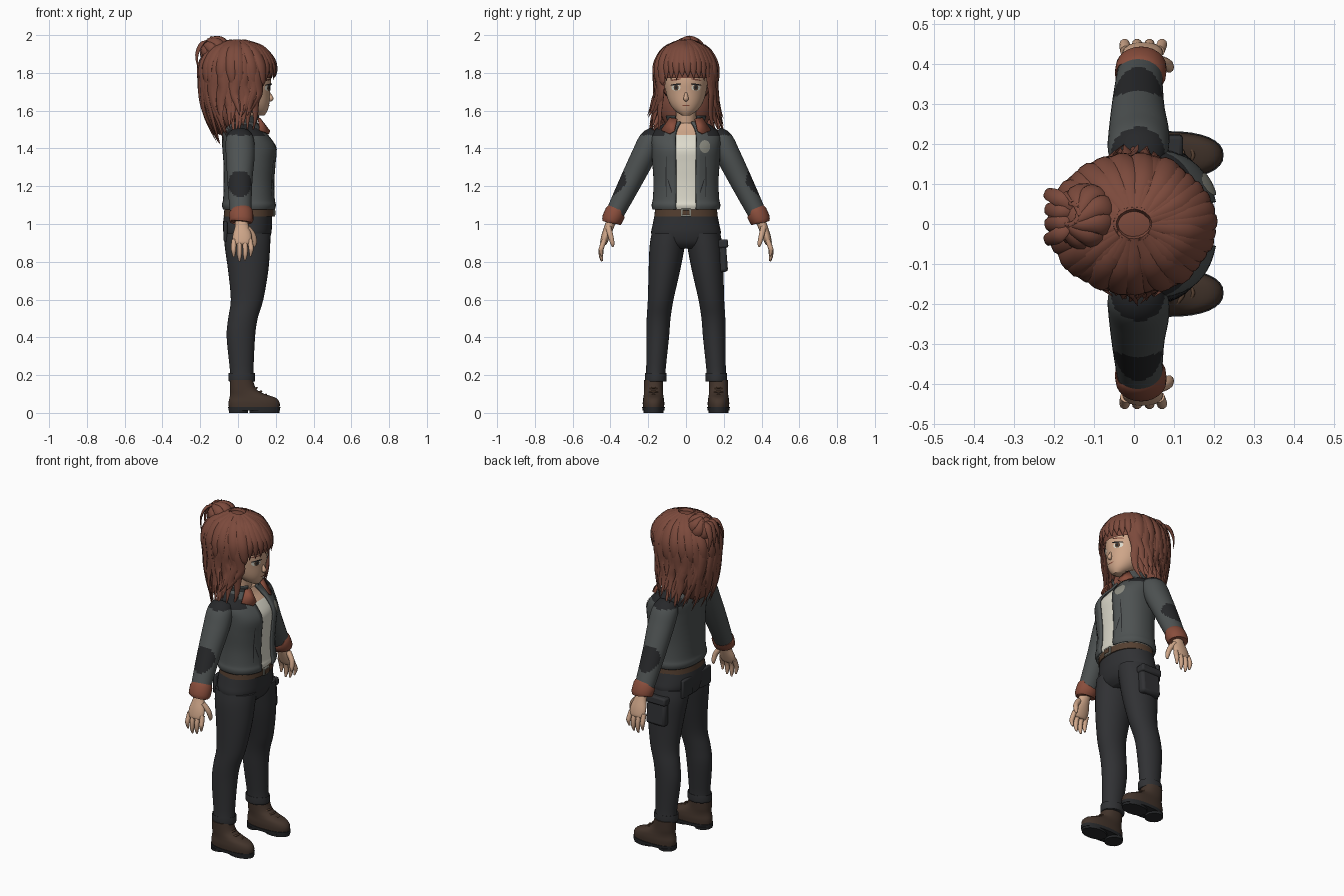
import bpy, bmesh, random
from math import sin, cos, pi, radians, copysign
from mathutils import Vector, Matrix

random.seed(4)
if "Cube" in bpy.data.objects:
    bpy.data.objects.remove(bpy.data.objects["Cube"])


def material(name, *rgb):
    m = bpy.data.materials.new(name)
    m.use_nodes = True
    m.diffuse_color = (*rgb, 1)
    for node in m.node_tree.nodes:
        if node.type == 'BSDF_PRINCIPLED':
            node.inputs["Base Color"].default_value = (*rgb, 1)
            node.inputs["Roughness"].default_value = .9
    return m


hair = material("auburn hair", .2, .068, .045)
skin = material("skin", .62, .38, .25)
cloth = material("grey jacket", .075, .084, .084)
black = material("near black", .02, .021, .023)
denim = material("dark trousers", .03, .031, .034)
leather = material("brown boots", .055, .034, .024)
cream = material("cream shirt", .72, .7, .6)
rust = material("rust lining", .25, .075, .045)
strap = material("belt leather", .09, .05, .03)
sage = material("badge grey", .25, .25, .21)


def finish(name, bm, mats, rule=None, solid=0):
    """Turn a bmesh into a shaded object, colouring faces by an optional rule."""
    for f in bm.faces:
        f.smooth = True
        if rule:
            f.material_index = int(rule(f.calc_center_median()))
    me = bpy.data.meshes.new(name)
    bm.to_mesh(me)
    bm.free()
    me.set_sharp_from_angle(angle=radians(50))
    for m in mats:
        me.materials.append(m)
    ob = bpy.data.objects.new(name, me)
    bpy.context.scene.collection.objects.link(ob)
    if solid:
        mod = ob.modifiers.new("thickness", 'SOLIDIFY')
        mod.thickness, mod.offset = solid, 1
        mod.material_offset = len(mats) - 1 if not rule else 0
    return ob


def smooth(secs, steps):
    """Catmull-Rom interpolation of sections (x, y, z, half a, half b)."""
    out = []
    for i in range(len(secs) - 1):
        quad = [secs[max(i - 1, 0)], secs[i], secs[i + 1], secs[min(i + 2, len(secs) - 1)]]
        for k in range(steps):
            t = k / steps
            out.append([.5 * (2 * b + (c - a) * t + (2 * a - 5 * b + 4 * c - d) * t * t
                              + (3 * b - a - 3 * c + d) * t ** 3) for a, b, c, d in zip(*quad)])
    return out + [list(secs[-1])]


def add_tube(bm, secs, ref=Vector((1, 0, 0)), n=16, steps=4, flat=False, p=2, gap=0):
    """Loft elliptical sections along a path; gap leaves columns open at the front."""
    S = smooth(secs, steps)
    power = lambda v: copysign(abs(v) ** (2 / p), v)
    rings = []
    for i, s in enumerate(S):
        P = Vector(s[:3])
        T = Vector((0, 0, 1))
        if not flat:
            T = (Vector(S[min(i + 1, len(S) - 1)][:3]) - Vector(S[max(i - 1, 0)][:3])).normalized()
        r = ref(P) if callable(ref) else ref
        u = (r - T * r.dot(T)).normalized()
        v = T.cross(u)
        a, b = max(s[3], .0005), max(s[4], .0005)
        rings.append([bm.verts.new(P + u * a * power(cos(2 * pi * j / n))
                                   + v * b * power(sin(2 * pi * j / n))) for j in range(n)])
    for low, high in zip(rings, rings[1:]):
        for j in range(gap, n - gap):
            k = (j + 1) % n
            bm.faces.new((low[j], low[k], high[k], high[j]))
    if not gap:
        bm.faces.new(rings[0][::-1])
        bm.faces.new(rings[-1])
    else:
        bmesh.ops.delete(bm, geom=[v for v in bm.verts if not v.link_faces], context='VERTS')


def tube(name, secs, mats, rule=None, solid=0, **kw):
    bm = bmesh.new()
    add_tube(bm, secs, **kw)
    return finish(name, bm, mats, rule, solid)


def stack(rows, y=0):
    """Horizontal rings given as (z, centre x, half depth, half width)."""
    return [(cx, y, z, a, b) for z, cx, a, b in rows]


def box(name, loc, size, mat, bevel=.008, tilt=0):
    bm = bmesh.new()
    bmesh.ops.create_cube(bm, size=1, matrix=Matrix.Translation(loc) @ Matrix.Rotation(tilt, 4, 'X')
                          @ Matrix.Diagonal((*size, 1)))
    mod = finish(name, bm, [mat]).modifiers.new("soft edges", 'BEVEL')
    mod.width, mod.segments = bevel, 2


def ball(bm, loc, size):
    bmesh.ops.create_uvsphere(bm, u_segments=32, v_segments=20, radius=1,
                              matrix=Matrix.Translation(loc) @ Matrix.Diagonal((*size, 1)))


def front_x(S, y, z, p):
    for lo, hi in zip(S, S[1:]):
        if lo[2] <= z <= hi[2]:
            t = (z - lo[2]) / (hi[2] - lo[2])
            c, a, b = (lo[k] + (hi[k] - lo[k]) * t for k in (0, 3, 4))
            return c + a * max(0, 1 - abs(y / b) ** p) ** (1 / p)
    return 0


def patch(name, S, cy, cz, ry, rz, mat, off=.004, tilt=0, p=2, n=24):
    """Oval plate that follows the front of a lofted surface."""
    bm, rings = bmesh.new(), []
    for k in (.02, .35, .7, 1):
        ring = []
        for j in range(n):
            dy, dz = k * ry * cos(2 * pi * j / n), k * rz * sin(2 * pi * j / n)
            y, z = cy + dy * cos(tilt) - dz * sin(tilt), cz + dy * sin(tilt) + dz * cos(tilt)
            ring.append(bm.verts.new((front_x(S, y, z, p) + off, y, z)))
        rings.append(ring)
    bm.faces.new(rings[0])
    for a, b in zip(rings, rings[1:]):
        for j in range(n):
            bm.faces.new((a[j - 1], b[j - 1], b[j], a[j]))
    finish(name, bm, [mat])


# Head, neck and face
skull = stack([(1.575, .12, .02, .022), (1.6, .096, .06, .058), (1.64, .07, .096, .088),
               (1.7, .05, .12, .107), (1.76, .04, .134, .115), (1.83, .03, .13, .11), (1.89, .02, .08, .07)])
tube("head", skull, [skin], flat=True, n=40)
tube("neck", stack([(1.42, .02, .06, .065), (1.52, .03, .05, .052), (1.63, .045, .052, .054)]), [skin], flat=True)
tube("nose", [(.155, 0, 1.705, .006, .006), (.17, 0, 1.68, .01, .01), (.175, 0, 1.662, .012, .014),
              (.165, 0, 1.652, .004, .006)], [skin], n=12)
F = smooth(skull, 4)
for s, side in ((1, "left"), (-1, "right")):
    patch(side + "_eye_white", F, s * .053, 1.722, .024, .017, cream)
    patch(side + "_iris", F, s * .052, 1.722, .013, .016, strap, .006)
    patch(side + "_pupil", F, s * .052, 1.722, .006, .008, black, .008)
    patch(side + "_lashes", F, s * .054, 1.738, .028, .0045, black, .009, -s * .12)
    patch(side + "_brow", F, s * .054, 1.764, .028, .004, hair, .006, -s * .15)
patch("mouth", F, 0, 1.628, .022, .003, rust, .004)

# Shirt and open jacket
torso = [(1.08, .06, .127, .165), (1.1, .06, .133, .17), (1.13, .06, .127, .164), (1.22, .06, .124, .16),
         (1.32, .063, .128, .166), (1.4, .062, .133, .17), (1.46, .042, .115, .172), (1.5, .025, .092, .145),
         (1.535, .02, .073, .085)]
tube("shirt", stack([(z, c, a - .004, b - .004) for z, c, a, b in torso]), [cream, skin],
     lambda c: c.z > 1.475, flat=True, n=48, p=2.3)
tube("jacket", stack(torso), [cloth, black], lambda c: c.z > 1.465 and abs(c.y) > .11,
     solid=.012, flat=True, n=48, p=2.3, gap=2)
tube("collar", stack([(1.5, .025, .092, .098), (1.54, .025, .084, .09), (1.575, .03, .092, .1)]),
     [cloth, rust], solid=.009, flat=True, n=32, gap=3)
J = smooth(stack(torso), 4)
patch("chest_badge", J, .1, 1.41, .028, .034, sage, .019, p=2.3)
for s, side in ((1, "left"), (-1, "right")):
    patch(side + "_jacket_seam", J, s * .105, 1.25, .0025, .11, black, .016, p=2.3)
    patch(side + "_jacket_pocket", J, s * .085, 1.2, .003, .04, black, .017, -s * .3, p=2.3)
    bm = bmesh.new()
    corners = [(.115, .045, 1.555), (.105, .085, 1.56), (.112, .13, 1.495), (.16, .085, 1.475), (.165, .06, 1.49)]
    bm.faces.new([bm.verts.new((x, s * y, z)) for x, y, z in corners][::-s])
    finish(side + "_lapel", bm, [rust], solid=.007)

# Sleeves, cuffs and hands
for s, side in ((1, "left"), (-1, "right")):
    arm = [(.01, .15, 1.475, .06, .045), (.01, .185, 1.44, .075, .064), (.012, .225, 1.36, .076, .065),
           (.01, .285, 1.24, .067, .06), (.012, .345, 1.12, .06, .053), (.015, .38, 1.05, .056, .048)]
    elbow = lambda c: (((c.x - .01) / .062) ** 2 + ((c.z - 1.215) / .07) ** 2 < 1
                       and abs(c.y) > .285 + (1.24 - c.z) * .5 + .008)
    tube(side + "_sleeve", [(x, s * y, *r) for x, y, *r in arm], [cloth, black],
         lambda c: elbow(c) or (c.z > 1.47 and abs(c.y) > .1), n=40, steps=10)
    cuff = [(.015, .37, 1.066, .058, .051), (.016, .374, 1.06, .064, .056), (.018, .394, 1.018, .063, .054),
            (.018, .397, 1.01, .056, .046)]
    tube(side + "_cuff", [(x, s * y, *r) for x, y, *r in cuff], [rust], n=24, steps=2)
    bm = bmesh.new()
    palm = [(.018, .39, 1.03, .034, .026), (.02, .405, .99, .036, .025), (.022, .424, .94, .05, .023),
            (.022, .437, .9, .046, .018), (.022, .44, .89, .03, .01)]
    add_tube(bm, [(x, s * y, *r) for x, y, *r in palm])
    for i, drop in enumerate((.83, .808, .803, .825)):
        x = .063 - i * .028
        add_tube(bm, [(x, s * .432, .915, .014, .014), (x * 1.1, s * .447, .875, .0135, .0135),
                      (x * 1.1, s * .45, drop + .03, .012, .012), (x * 1.05, s * .445, drop, .005, .005)], n=10)
    add_tube(bm, [(.05, s * .41, .98, .016, .016), (.08, s * .4, .94, .015, .015),
                  (.088, s * .39, .9, .012, .012), (.086, s * .387, .88, .005, .005)], n=10)
    finish(side + "_hand", bm, [skin])

# Trousers
tube("trouser_seat", stack([(.87, .05, .08, .11), (.9, .05, .11, .165), (.95, .05, .126, .184),
                            (1.0, .05, .13, .176), (1.09, .058, .124, .158)]), [denim], flat=True, n=40, p=2.2)
leg = [(.165, .02, .16, .062, .05), (.17, .02, .16, .07, .057), (.21, .02, .16, .07, .057), (.216, .02, .16, .062, .051),
       (.4, .015, .15, .075, .06), (.5, .026, .145, .078, .063), (.6, .048, .134, .086, .068),
       (.75, .054, .115, .106, .083), (.88, .05, .1, .12, .093), (.95, .05, .09, .122, .092)]
for s, side in ((1, "left"), (-1, "right")):
    tube(side + "_trouser_leg", [(x, s * y, z, a, b) for z, x, y, a, b in leg], [denim], flat=True, n=32)
    box(side + "_back_pocket", (-.066, s * .085, .96), (.02, .1, .11), denim)
box("cargo_pocket", (.055, .192, .82), (.125, .05, .15), denim, .015, .08)
box("cargo_flap", (.055, .193, .895), (.135, .06, .045), denim, .01, .08)

# Belt
tube("belt", stack([(1.04, .056, .132, .168), (1.078, .058, .13, .164)]), [strap], flat=True, n=40, steps=1, p=2.2)
box("belt_buckle", (.189, 0, 1.06), (.012, .055, .042), sage, .003)
box("buckle_centre", (.193, 0, 1.06), (.01, .038, .026), strap, .003)

# Boots
for s, side in ((1, "left"), (-1, "right")):
    tube(side + "_boot", stack([(.025, .086, .134, .056), (.055, .085, .135, .057), (.08, .077, .122, .054),
                                (.1, .05, .092, .051), (.125, .028, .07, .05), (.175, .018, .06, .05)], s * .172),
         [leather], flat=True, n=32, p=2.3)
    tube(side + "_sole", stack([(.012, .086, .136, .058), (.03, .086, .138, .06)], s * .172),
         [black], flat=True, n=32, steps=1, p=2.3)
    for part, x, r in (("heel", .002, .05), ("tread", .14, .08)):
        tube(side + "_" + part, stack([(0, x, r, .052), (.016, x, r, .054)], s * .172), [black], flat=True, steps=1)
    for i in range(3):
        x, z = .096 + .024 * i, .133 - .018 * i
        tube(side + "_lace_" + str(i + 1), [(x - .016, s * .172 - .03, z - .01, .005, .005), (x + .004, s * .172, z, .005, .005),
             (x - .016, s * .172 + .03, z - .01, .005, .005)], [strap], n=8)

# Hair: under-volume plus layered locks
centre = Vector((0, 0, 1.8))
bm = bmesh.new()
ball(bm, (-.01, 0, 1.8), (.192, .155, .165))
bmesh.ops.delete(bm, geom=[f for f in bm.faces if f.calc_center_median().x > .05
                           and f.calc_center_median().z < 1.785], context='FACES')
ball(bm, (-.075, 0, 1.63), (.105, .14, .16))


def lock(pts, width, mid=centre):
    secs = []
    for i, P in enumerate(pts):
        f = i / (len(pts) - 1)
        w = width * max(.03, (1 - f ** 3) * (.5 + .5 * min(1, f * 3)))
        secs.append((*P, w * .42, w))
    add_tube(bm, secs, ref=lambda P: P - mid, n=8)


def scalp(phi, deg, k=1):
    t = radians(deg)
    return centre + k * Vector((.198 * cos(phi) * sin(t), .16 * sin(phi) * sin(t), .17 * cos(t)))


jitter = lambda amount: random.uniform(-amount, amount)
for layer in range(2):                       # long wavy lengths
    for i in range(25):
        phi = radians(54 + 252 * i / 24) + layer * .09 * cos(i * pi / 24)
        k, wave = 1 + jitter(.025), random.uniform(0, 6)
        end = 1.5 + .06 * min(0, cos(phi)) + jitter(.03) + layer * .05
        pts = [scalp(phi, d, k) for d in (12, 40, 68, 94)]
        for f in (.25, .5, .75, 1):
            a = phi + .1 * sin(f * 5 + wave)
            sway = .1 * sin(pi * f)
            pts.append(Vector((.198 * k * cos(a) * (1 + 1.5 * sway - .45 * f),
                               .16 * k * sin(a) * (1 - sway + .25 * f), 1.78 + (end - 1.78) * f)))
        lock(pts, .034)
for i in range(16):                          # shorter shaggy layer
    phi = radians(60 + 240 * i / 15) + jitter(.08)
    lock([scalp(phi + .04 * j, d, 1.02 + .015 * j) for j, d in enumerate((14, 45, 75, 102, 118 + jitter(8)))], .034)
for i in range(13):                          # swept fringe
    deg = -54 + 9 * i
    phi, turn = radians(deg), radians(deg * .12 + 2)
    tip = 96 + abs(deg) * .3 + jitter(2)
    lock([scalp(phi + turn * j / 2, d, 1.02 + jitter(.01)) for j, d in enumerate((12, 40, 66, 84, tip))], .03)
finish("hair", bm, [hair])

# Bun on the back of the crown
bm = bmesh.new()
knot = Vector((-.118, .018, 1.915))
ball(bm, knot, (.074, .07, .066))
for i in range(9):
    turn = Matrix.Rotation(2 * pi * i / 9, 3, Vector((-.6, .1, .8)))
    lock([knot + turn @ Vector((.076 * cos(t) - .01, .03 * sin(2 * t), .074 * sin(t)))
          for t in (-.5, 0, .5, 1, 1.5, 2.1)], .03, knot)
for i in range(4):
    lock([knot + Vector((-.03, 0, .04)), knot + Vector((-.07, .03 * i - .045, .045)),
          knot + Vector((-.1, .04 * i - .06, -.02)), knot + Vector((-.092, .045 * i - .07, -.1))], .02, knot)
finish("hair_bun", bm, [hair])
